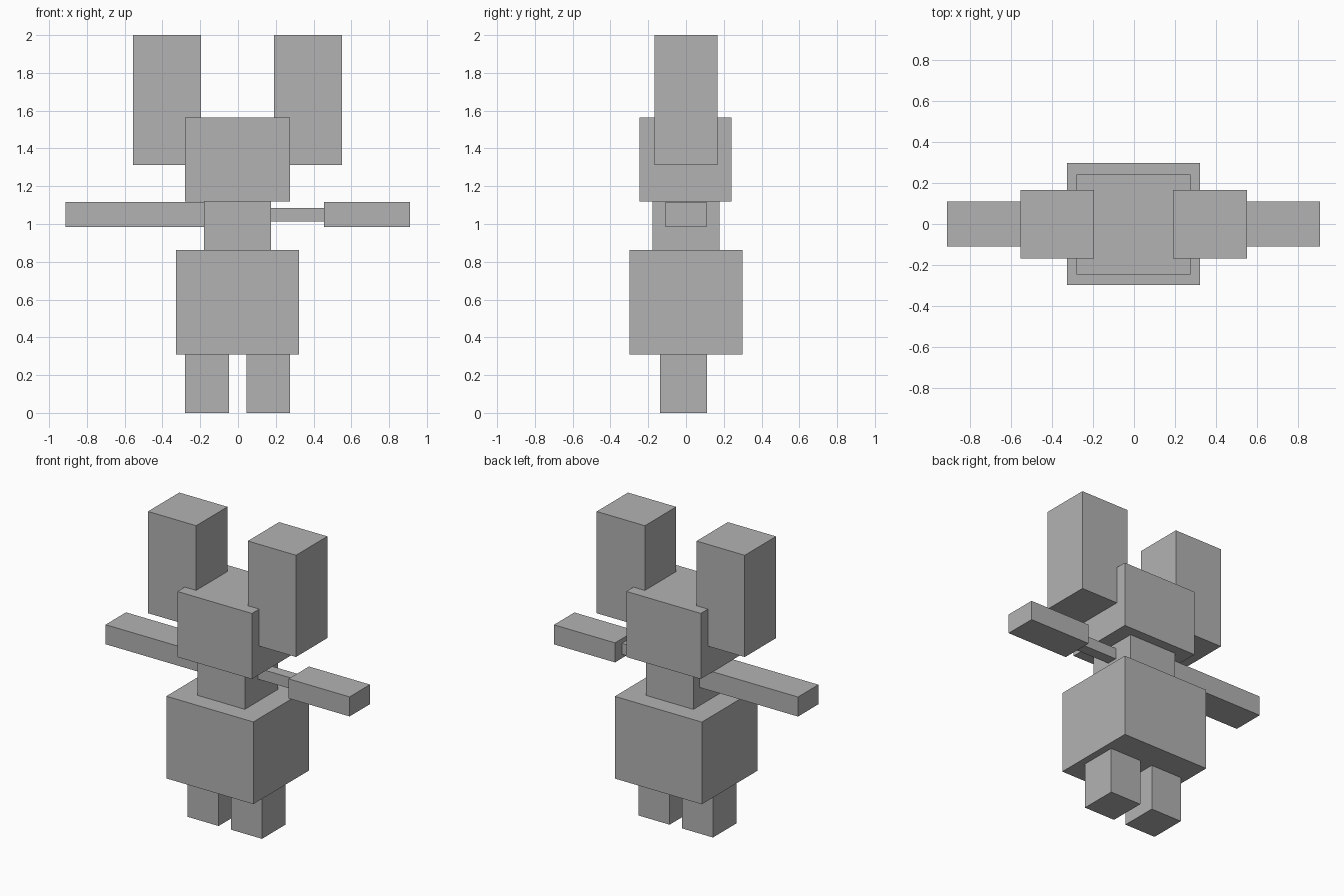
import bpy
import bmesh
from mathutils import Vector

cube = bpy.data.objects.get("Cube")
if cube:
    bpy.data.objects.remove(cube, do_unlink=True)

# One plain grey for the whole figure
grey = bpy.data.materials.new("plain_grey")
grey.use_nodes = True
colour = (0.45, 0.45, 0.45, 1)
grey.diffuse_color = colour
grey.node_tree.nodes["Principled BSDF"].inputs["Base Color"].default_value = colour


def box(name, x, y, z):
    """Box spanning the (min, max) range on each axis."""
    low, high = (Vector(c) for c in zip(x, y, z))
    bm = bmesh.new()
    bmesh.ops.create_cube(bm, size=1)
    bmesh.ops.scale(bm, vec=high - low, verts=bm.verts)
    bmesh.ops.translate(bm, vec=(low + high) / 2, verts=bm.verts)
    mesh = bpy.data.meshes.new(name)
    bm.to_mesh(mesh)
    bm.free()
    mesh.materials.append(grey)
    obj = bpy.data.objects.new(name, mesh)
    bpy.context.collection.objects.link(obj)
    return obj


def pair(name, x, y, z, shift=-0.002):
    """Matching boxes on the left (+x) and right (-x)."""
    inner, outer = x
    box("left_" + name, (inner + shift, outer + shift), y, z)
    box("right_" + name, (shift - outer, shift - inner), y, z)


# Central stack
box("body", (-0.327, 0.323), (-0.298, 0.298), (0.308, 0.863))
box("neck", (-0.179, 0.176), (-0.178, 0.177), (0.863, 1.12))
box("head", (-0.28, 0.276), (-0.246, 0.242), (1.12, 1.563))

# Legs and tall ears
pair("leg", (0.046, 0.278), (-0.138, 0.112), (0, 0.308))
pair("ear", (0.193, 0.553), (-0.168, 0.166), (1.313, 2))

# Full right arm; left forearm on a thin rod
arm_y, arm_z = (-0.109, 0.109), (0.985, 1.117)
box("right_arm", (-0.913, -0.179), arm_y, arm_z)
box("left_forearm", (0.454, 0.91), arm_y, arm_z)
box("left_arm_rod", (0.176, 0.454), (-0.036, 0.036), (1.012, 1.086))
